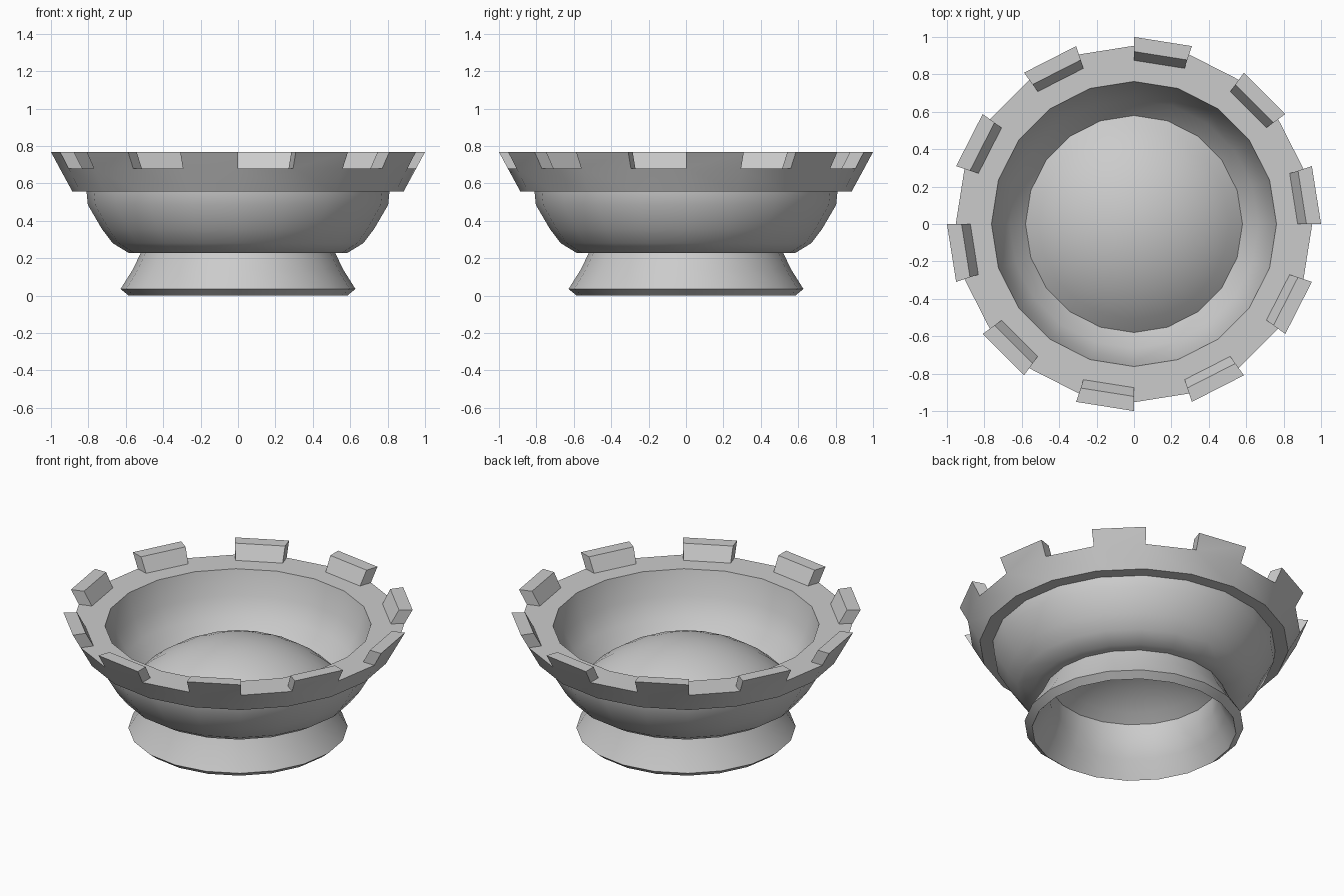
import bpy, bmesh, math
from mathutils import Vector

if "Cube" in bpy.data.objects:
    bpy.data.objects.remove(bpy.data.objects["Cube"])

SIDES = 20


def dome(base_r, base_z, height, steps=7):
    """Points of a spherical cap, from the top centre out to the base."""
    R = (base_r ** 2 + height ** 2) / (2 * height)
    end = math.asin(base_r / R)
    zc = base_z + height - R
    return [(R * math.sin(end * i / steps), zc + R * math.cos(end * i / steps))
            for i in range(steps + 1)]


def revolve(bm, profile):
    """Spin a profile around z; returns faces as rows[segment][side]."""
    rings = []
    for r, z in profile:
        if r < 1e-5:
            rings.append([bm.verts.new((0, 0, z))] * SIDES)
        else:
            rings.append([bm.verts.new((r * math.cos(math.tau * k / SIDES),
                                        r * math.sin(math.tau * k / SIDES), z))
                          for k in range(SIDES)])
    rows = []
    for a, b in zip(rings, rings[1:]):
        row = []
        for k in range(SIDES):
            n = (k + 1) % SIDES
            quad = list(dict.fromkeys([a[k], b[k], b[n], a[n]]))
            row.append(bm.faces.new(quad))
        rows.append(row)
    return rows


def finish(bm, name, angle=32):
    mesh = bpy.data.meshes.new(name)
    bm.to_mesh(mesh)
    bm.free()
    obj = bpy.data.objects.new(name, mesh)
    bpy.context.collection.objects.link(obj)
    bpy.ops.object.select_all(action='DESELECT')
    obj.select_set(True)
    bpy.context.view_layer.objects.active = obj
    bpy.ops.object.shade_smooth_by_angle(angle=math.radians(angle))
    return obj


# Bowl: raised inner dome, inner wall, flat rim, flared lip, rounded outside
inner = dome(0.58, 0.33, 0.23)
wall = [(0.665, 0.42), (0.725, 0.53), (0.762, 0.68)]
rim = [(0.875, 0.68), (0.953, 0.68)]
outside = [(0.885, 0.555), (0.81, 0.555), (0.803, 0.485), (0.727, 0.355),
           (0.67, 0.28), (0.585, 0.228), (0.52, 0.228)]
bm = bmesh.new()
rows = revolve(bm, inner + wall + rim + outside)

# Battlement blocks: every second outer rim face pulled up along the flare
for face in rows[len(inner) + len(wall)][::2]:
    res = bmesh.ops.extrude_face_region(bm, geom=[face])
    for v in [g for g in res["geom"] if isinstance(g, bmesh.types.BMVert)]:
        out = Vector((v.co.x, v.co.y, 0)).normalized()
        v.co += out * 0.047 + Vector((0, 0, 0.087))
    if face.is_valid:
        bm.faces.remove(face)
finish(bm, "bowl")

# Hollow foot: flared outside, bevelled base, inner cone, domed underside
outer_foot = [(0.52, 0.228), (0.562, 0.14), (0.628, 0.035), (0.585, 0.0)]
inner_foot = [(0.525, 0.11), (0.485, 0.2)]
ceiling = dome(0.48, 0.31, 0.17)[::-1]
bm = bmesh.new()
revolve(bm, outer_foot + inner_foot + ceiling)
finish(bm, "foot")
